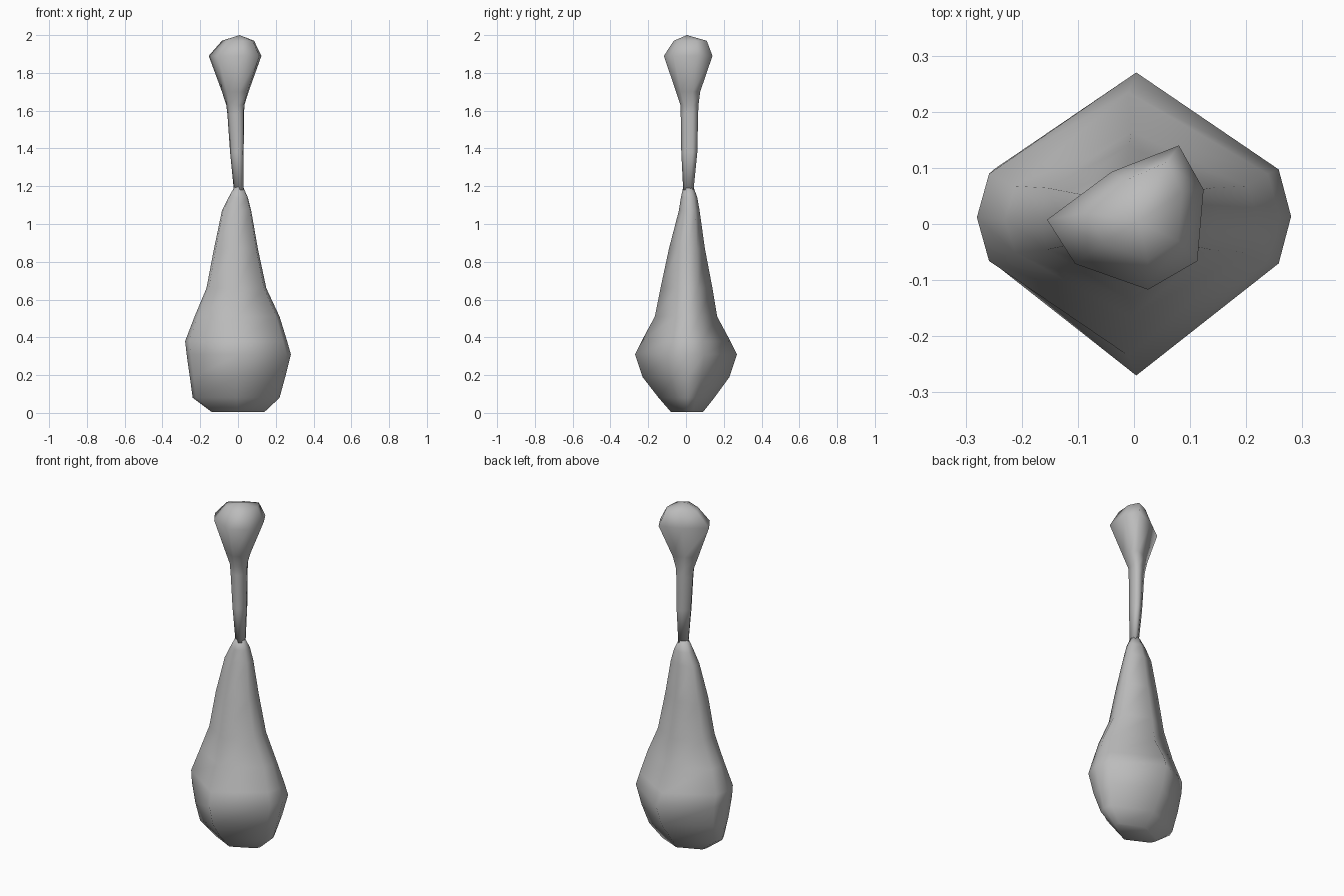
import bpy
import bmesh

cube = bpy.data.objects.get("Cube")
if cube:
    bpy.data.objects.remove(cube, do_unlink=True)

# Single clay grey
grey = bpy.data.materials.new("clay grey")
grey.use_nodes = True
colour = (0.5, 0.5, 0.5, 1)
grey.diffuse_color = colour
grey.node_tree.nodes["Principled BSDF"].inputs["Base Color"].default_value = colour


def loft(name, rings, apex=None):
    """Skin a stack of equal rings, closing the end with a cap or a point."""
    bm = bmesh.new()
    loops = [[bm.verts.new(p) for p in ring] for ring in rings]
    n = len(loops[0])
    for low, high in zip(loops, loops[1:]):
        for i in range(n):
            j = (i + 1) % n
            bm.faces.new((low[i], low[j], high[j], high[i]))
    bm.faces.new(list(reversed(loops[0])))
    if apex:
        tip = bm.verts.new(apex)
        for i in range(n):
            bm.faces.new((loops[-1][i], loops[-1][(i + 1) % n], tip))
    else:
        bm.faces.new(loops[-1])
    bmesh.ops.recalc_face_normals(bm, faces=bm.faces)
    mesh = bpy.data.meshes.new(name)
    bm.to_mesh(mesh)
    bm.free()
    mesh.materials.append(grey)
    obj = bpy.data.objects.new(name, mesh)
    bpy.context.collection.objects.link(obj)
    for poly in mesh.polygons:
        poly.use_smooth = True
    return obj


def body_ring(z, left, right, front, back, corner):
    """Eight-sided lens section with blunt ends on the x axis."""
    cx, cy = (left + right) / 2, (front + back) / 2
    rx, ry = (right - left) / 2, (back - front) / 2
    mid = cy + 0.05 * ry
    shape = [(1, 0), (0.92, corner), (0, 1), (-0.92, corner),
             (-1, 0), (-0.92, -corner), (0, -1), (0.92, -corner)]
    return [(cx + x * rx, (cy if x == 0 else mid) + y * ry, z) for x, y in shape]


# Bulbous body: height, x range, y range, corner fullness
body_levels = [
    (0.005, -0.14, 0.14, -0.08, 0.09, 0.3),
    (0.08, -0.24, 0.22, -0.145, 0.15, 0.3),
    (0.19, -0.255, 0.25, -0.23, 0.23, 0.31),
    (0.31, -0.272, 0.28, -0.27, 0.27, 0.31),
    (0.38, -0.28, 0.26, -0.235, 0.235, 0.33),
    (0.51, -0.23, 0.22, -0.165, 0.165, 0.36),
    (0.66, -0.167, 0.15, -0.135, 0.14, 0.4),
    (0.87, -0.127, 0.105, -0.09, 0.1, 0.5),
    (1.07, -0.085, 0.07, -0.038, 0.072, 0.55),
    (1.14, -0.05, 0.052, -0.027, 0.06, 0.55),
    (1.195, -0.02, 0.028, -0.015, 0.04, 0.55),
]
loft("body", [body_ring(*level) for level in body_levels])

# Irregular seven-sided head outline, reused down the neck
outline = [(-0.155, 0.01), (-0.105, -0.07), (0.025, -0.117), (0.113, -0.065),
           (0.124, 0.065), (0.08, 0.145), (-0.04, 0.097)]


def head_ring(z, left, right, front, back):
    """Fit the head outline into the given x and y range."""
    xs, ys = zip(*outline)
    fx = (right - left) / (max(xs) - min(xs))
    fy = (back - front) / (max(ys) - min(ys))
    return [(left + (x - min(xs)) * fx, front + (y - min(ys)) * fy, z)
            for x, y in outline]


# Thin neck flaring into the faceted head
head_levels = [
    (1.18, -0.022, 0.03, -0.015, 0.04),
    (1.38, -0.042, 0.03, -0.025, 0.06),
    (1.58, -0.056, 0.032, -0.028, 0.064),
    (1.63, -0.062, 0.034, -0.03, 0.066),
    (1.7, -0.085, 0.056, -0.053, 0.075),
    (1.89, -0.155, 0.124, -0.117, 0.14),
    (1.97, -0.085, 0.085, -0.065, 0.11),
]
loft("neck_and_head", [head_ring(*level) for level in head_levels], (0.008, 0.005, 2.0))
